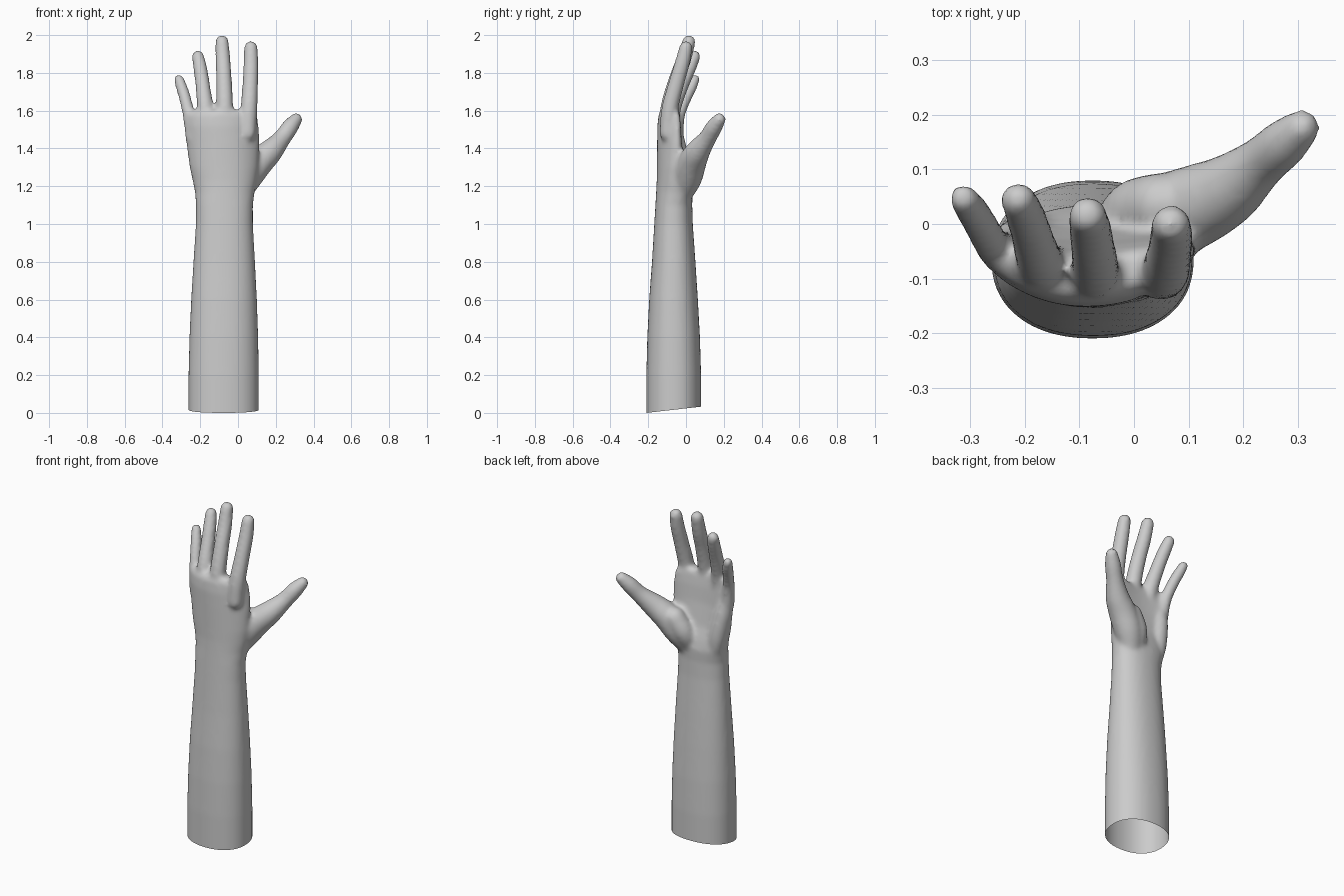
import bpy, bmesh, math
from mathutils import Vector

if "Cube" in bpy.data.objects:
    bpy.data.objects.remove(bpy.data.objects["Cube"])

skin = bpy.data.materials.new("skin grey")
skin.diffuse_color = (0.6, 0.6, 0.6, 1)
skin.use_nodes = True
skin.node_tree.nodes["Principled BSDF"].inputs["Base Color"].default_value = skin.diffuse_color
bm = bmesh.new()


def skin_rings(rings):
    """Bridge a list of vertex rings and close both ends."""
    n = len(rings[0])
    for a, b in zip(rings, rings[1:]):
        for i in range(n):
            j = (i + 1) % n
            bm.faces.new((a[i], a[j], b[j], b[i]))
    bm.faces.new(rings[0][::-1])
    bm.faces.new(rings[-1])


def spow(v, p):
    return math.copysign(abs(v) ** p, v)


def body(sections, n=48):
    """Loft rounded sections: z, x range, y range, sideways bow."""
    rings = []
    for z, x0, x1, y0, y1, bow in sections:
        ring = []
        for i in range(n):
            t = math.tau * i / n
            u, v = spow(math.cos(t), 0.9), spow(math.sin(t), 0.9)
            ring.append(bm.verts.new(((x0 + x1) / 2 + u * (x1 - x0) / 2,
                                      (y0 + y1) / 2 + v * (y1 - y0) / 2 + bow * u * u, z)))
        rings.append(ring)
    skin_rings(rings)


def digit(points, n=20, sub=6):
    """Round tube along a smoothed path of (x, y, z, radius), domed at both ends."""
    P = [Vector(p) for p in points]
    P = [2 * P[0] - P[1]] + P + [2 * P[-1] - P[-2]]
    path = []
    for a, b, c, d in zip(P, P[1:], P[2:], P[3:]):
        for s in range(sub):
            t = s / sub
            path.append(0.5 * (2 * b + (c - a) * t + (2 * a - 5 * b + 4 * c - d) * t * t
                               + (3 * b - a - 3 * c + d) * t ** 3))
    path.append(P[-2])
    # dome the start and the tip
    def dome(end, prev):
        d = (end.xyz - prev.xyz).normalized()
        return [Vector((*(end.xyz + d * end.w * math.sin(a)), end.w * math.cos(a)))
                for a in (0.4, 0.8, 1.15, 1.4)]
    path = dome(path[0], path[1])[::-1] + path + dome(path[-1], path[-2])
    rings = []
    for k, p in enumerate(path):
        d = (path[min(k + 1, len(path) - 1)].xyz - path[max(k - 1, 0)].xyz).normalized()
        u = d.cross(Vector((0, 1, 0))).normalized()
        v = d.cross(u)
        rings.append([bm.verts.new(p.xyz + p.w * (u * math.cos(math.tau * i / n)
                                                  + v * math.sin(math.tau * i / n)))
                      for i in range(n)])
    skin_rings(rings)


# forearm, wrist and palm
body([(-0.10, -0.262, 0.11, -0.21, 0.08, 0), (0.2, -0.262, 0.11, -0.21, 0.08, 0),
      (0.4, -0.257, 0.107, -0.205, 0.074, 0), (0.6, -0.248, 0.10, -0.195, 0.063, 0),
      (0.8, -0.236, 0.09, -0.18, 0.05, 0), (1.0, -0.223, 0.079, -0.168, 0.036, 0),
      (1.1, -0.222, 0.079, -0.162, 0.033, 0), (1.17, -0.228, 0.088, -0.158, 0.035, 0.01),
      (1.23, -0.240, 0.10, -0.155, 0.02, 0.02), (1.3, -0.256, 0.108, -0.154, -0.005, 0.03),
      (1.43, -0.274, 0.113, -0.153, -0.03, 0.045), (1.52, -0.284, 0.110, -0.152, -0.04, 0.05),
      (1.58, -0.280, 0.102, -0.145, -0.05, 0.05), (1.605, -0.25, 0.08, -0.13, -0.06, 0.045)])

# little, ring, middle and index fingers
digit([(-0.235, -0.055, 1.45, 0.042), (-0.258, -0.04, 1.57, 0.034), (-0.279, -0.005, 1.66, 0.032),
       (-0.297, 0.025, 1.72, 0.031), (-0.313, 0.047, 1.766, 0.027)])
digit([(-0.155, -0.085, 1.48, 0.045), (-0.172, -0.07, 1.61, 0.044), (-0.186, -0.025, 1.73, 0.039),
       (-0.199, 0.015, 1.82, 0.037), (-0.212, 0.045, 1.887, 0.033)])
digit([(-0.07, -0.10, 1.48, 0.046), (-0.070, -0.09, 1.62, 0.045), (-0.074, -0.052, 1.76, 0.042),
       (-0.08, -0.012, 1.87, 0.040), (-0.085, 0.015, 1.965, 0.036)])
digit([(0.05, -0.095, 1.48, 0.046), (0.058, -0.085, 1.61, 0.045), (0.065, -0.052, 1.74, 0.042),
       (0.069, -0.02, 1.85, 0.040), (0.068, 0.0, 1.934, 0.036)])

# thumb with its fleshy base
digit([(0.0, -0.03, 1.15, 0.06), (0.045, 0.005, 1.24, 0.078), (0.105, 0.03, 1.32, 0.077),
       (0.17, 0.062, 1.382, 0.066), (0.232, 0.112, 1.452, 0.048), (0.275, 0.148, 1.512, 0.045),
       (0.307, 0.176, 1.553, 0.035)])
# pads on the heel of the palm
digit([(-0.17, -0.035, 1.14, 0.045), (-0.19, -0.03, 1.25, 0.052), (-0.215, -0.04, 1.38, 0.048),
       (-0.23, -0.05, 1.47, 0.038)])
digit([(-0.02, -0.02, 1.16, 0.05), (0.0, 0.02, 1.25, 0.06), (0.05, 0.035, 1.33, 0.06)])

bmesh.ops.recalc_face_normals(bm, faces=bm.faces)
mesh = bpy.data.meshes.new("forearm_and_hand")
bm.to_mesh(mesh)
bm.free()
arm = bpy.data.objects.new("forearm_and_hand", mesh)
bpy.context.collection.objects.link(arm)

# fuse all parts into one soft surface
fuse = arm.modifiers.new("fuse", 'REMESH')
fuse.mode = 'VOXEL'
fuse.voxel_size = 0.011
soft = arm.modifiers.new("soften", 'SMOOTH')
soft.factor = 0.5
soft.iterations = 9
dg = bpy.context.evaluated_depsgraph_get()
fused = bpy.data.meshes.new_from_object(arm.evaluated_get(dg))
arm.modifiers.clear()
arm.data = fused

# open, slanted cut at the elbow end
bm = bmesh.new()
bm.from_mesh(fused)
bmesh.ops.bisect_plane(bm, geom=bm.verts[:] + bm.edges[:] + bm.faces[:],
                       plane_co=(0, -0.21, 0), plane_no=(0, -0.033, 0.29), clear_inner=True)
for f in bm.faces:
    f.smooth = True
    f.material_index = 0
bm.to_mesh(fused)
bm.free()
fused.materials.clear()
fused.materials.append(skin)
